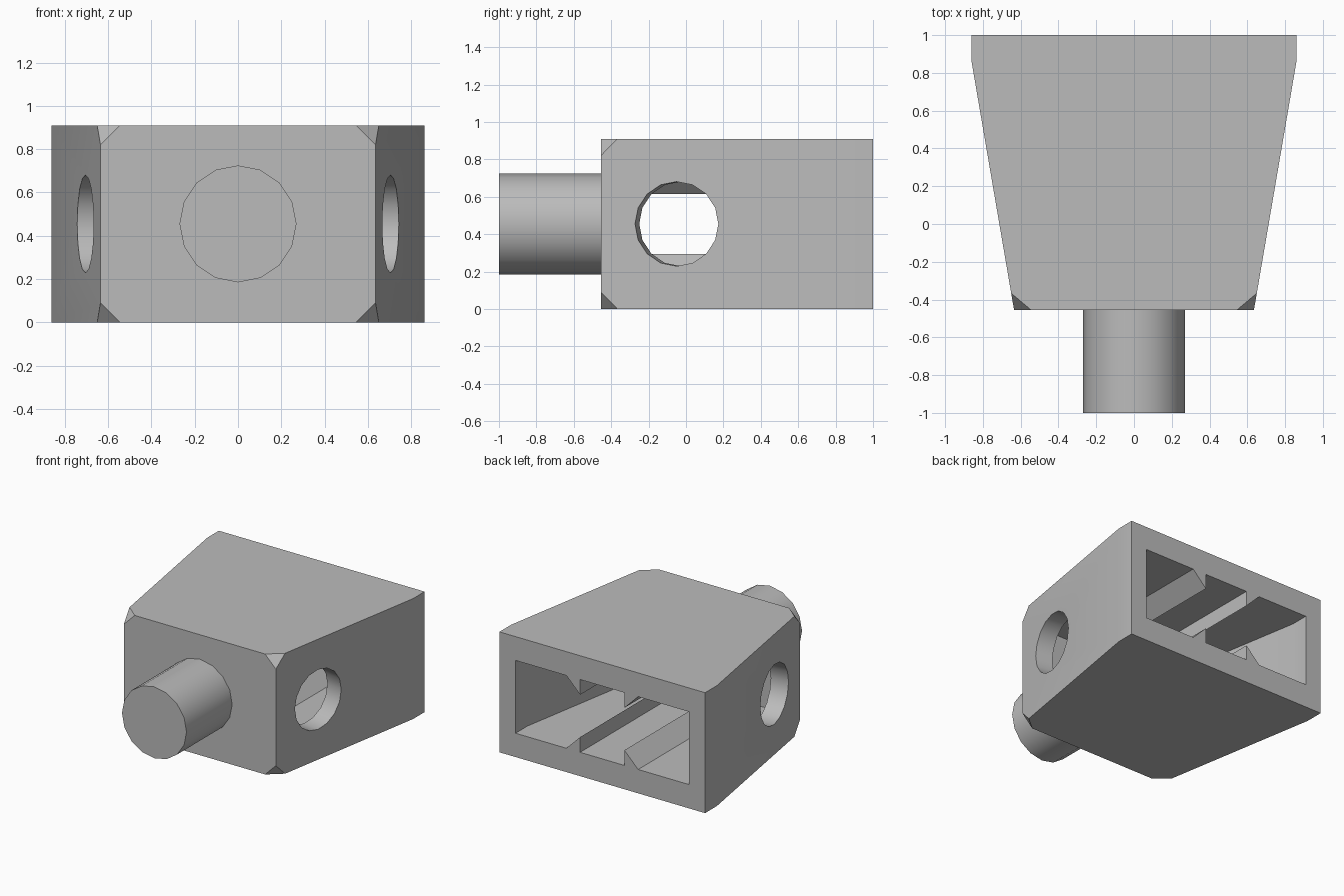
import bpy, bmesh, math
from mathutils import Matrix, Vector

if "Cube" in bpy.data.objects:
    bpy.data.objects.remove(bpy.data.objects["Cube"])

grey = bpy.data.materials.new("plain grey")
grey.use_nodes = True
colour = (0.5, 0.5, 0.5, 1)
grey.diffuse_color = colour
grey.node_tree.nodes["Principled BSDF"].inputs["Base Color"].default_value = colour

HEIGHT, MID, FRONT = 0.91, 0.455, -0.455
SIDE_TILT = math.atan2(0.225, 1.315)


def add_object(name, bm):
    bmesh.ops.recalc_face_normals(bm, faces=bm.faces)
    mesh = bpy.data.meshes.new(name)
    bm.to_mesh(mesh)
    bm.free()
    mesh.materials.append(grey)
    obj = bpy.data.objects.new(name, mesh)
    bpy.context.collection.objects.link(obj)
    return obj


def prism(points, offset):
    """Extrude a closed outline of 3D points by an offset vector."""
    bm = bmesh.new()
    face = bm.faces.new([bm.verts.new(p) for p in points])
    new = bmesh.ops.extrude_face_region(bm, geom=[face])["geom"]
    bmesh.ops.translate(bm, vec=offset,
                        verts=[v for v in new if isinstance(v, bmesh.types.BMVert)])
    return bm


def cylinder(radius, depth, matrix):
    bm = bmesh.new()
    bmesh.ops.create_cone(bm, cap_ends=True, segments=16, radius1=radius,
                          radius2=radius, depth=depth, matrix=matrix)
    return bm


def subtract(target, cutters):
    """Cut each cutter out of the target, then discard the cutters."""
    for cutter in cutters:
        mod = target.modifiers.new("cut", 'BOOLEAN')
        mod.operation, mod.solver, mod.object = 'DIFFERENCE', 'EXACT', cutter
    graph = bpy.context.evaluated_depsgraph_get()
    mesh = bpy.data.meshes.new_from_object(target.evaluated_get(graph))
    target.modifiers.clear()
    target.data = mesh
    for cutter in cutters:
        bpy.data.objects.remove(cutter)


def mirrored(half, z):
    return [(x, y, z) for x, y in half] + [(-x, y, z) for x, y in reversed(half)]


# Tapered body with clipped front corners
bm = prism(mirrored([(0.635, FRONT), (0.86, 0.86), (0.86, 1)], 0), (0, 0, HEIGHT))
corners = [v for v in bm.verts if v.co.y < FRONT + 0.01]
bmesh.ops.bevel(bm, geom=corners, offset=0.09, segments=1, affect='VERTICES')
body = add_object("body", bm)

# Cavity open at the back, leaving angled ribs on floor and ceiling
cavity = add_object("cavity_cutter", prism(
    mirrored([(0.522, -0.32), (0.725, 0.86), (0.725, 1.1)], MID - 0.275), (0, 0, 0.55)))
ribs = []
for side in (-1, 1):
    for up in (-1, 1):
        outline = [(side * x, -0.5, MID + up * z)
                   for x, z in ((0.185, 0.16), (0.185, 0.325), (0.35, 0.325))]
        ribs.append(add_object("rib_cutter", prism(outline, (0, 1.8, 0))))
subtract(cavity, ribs)

# Side holes, square to the slanted walls
holes = []
for side in (-1, 1):
    axis = Vector((side * math.cos(SIDE_TILT), -math.sin(SIDE_TILT), 0))
    along = Vector((0, 0, 1)).cross(axis)
    turn = Matrix((along, (0, 0, 1), axis)).transposed().to_4x4()
    place = Matrix.Translation((side * 0.705, -0.05, MID))
    holes.append(add_object("hole_cutter", cylinder(0.226, 0.4, place @ turn)))
subtract(body, [cavity] + holes)

# Round shaft on the front
shaft = add_object("shaft", cylinder(
    0.27, 0.6, Matrix.Translation((0, -0.7, MID)) @ Matrix.Rotation(math.pi / 2, 4, 'X')))

bpy.ops.object.select_all(action='DESELECT')
for obj in (body, shaft):
    obj.select_set(True)
bpy.context.view_layer.objects.active = body
bpy.ops.object.shade_smooth_by_angle(angle=math.radians(30))
